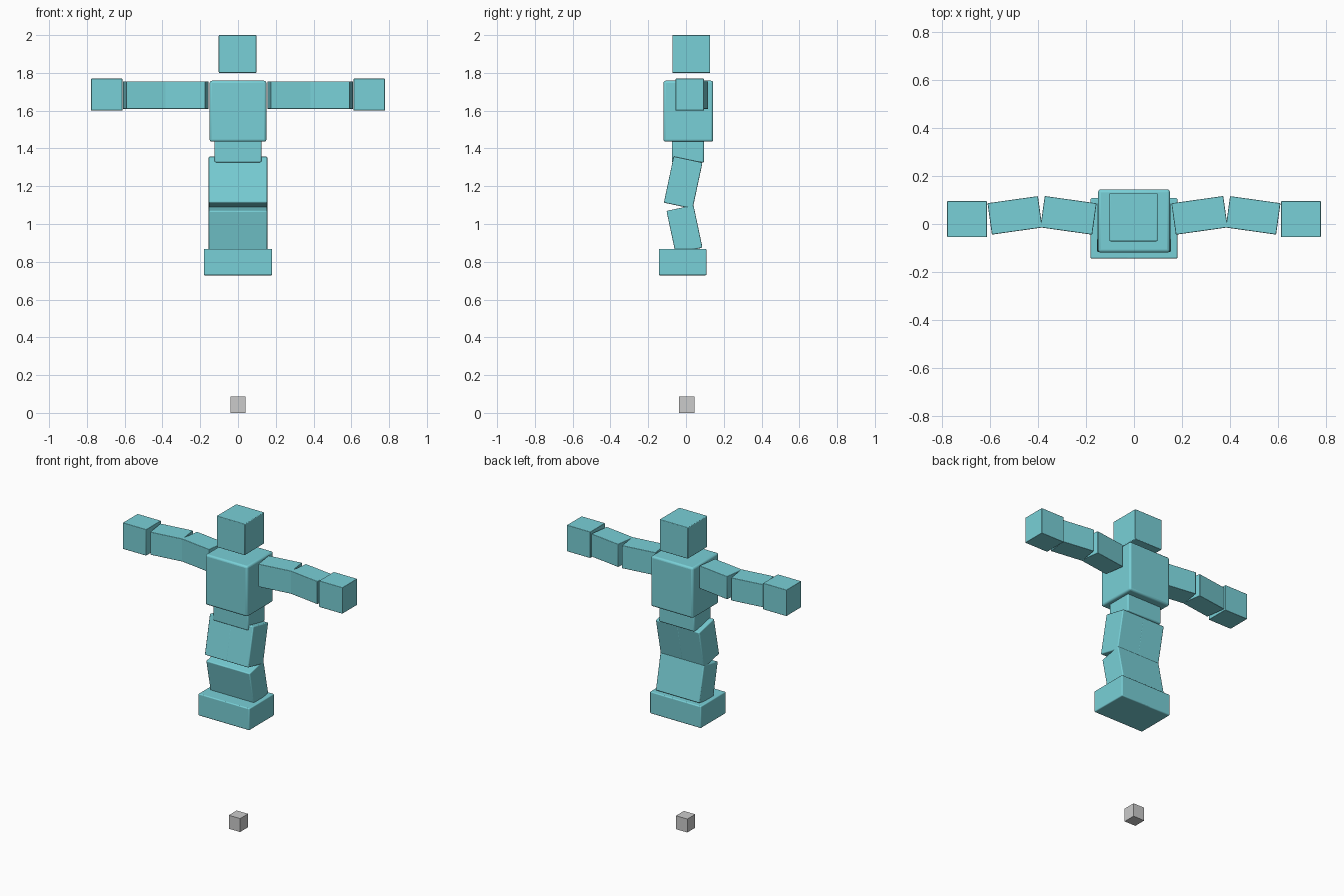
import bpy
from math import radians
from mathutils import Matrix

if "Cube" in bpy.data.objects:
    bpy.data.objects.remove(bpy.data.objects["Cube"])


def material(name, rgb):
    m = bpy.data.materials.new(name)
    m.diffuse_color = (*rgb, 1)
    m.use_nodes = True
    m.node_tree.nodes["Principled BSDF"].inputs["Base Color"].default_value = m.diffuse_color
    return m


TEAL = material("teal", (0.19, 0.63, 0.68))
GREY = material("light_grey", (0.60, 0.60, 0.60))


def box(name, centre, size, rot=(0, 0, 0), bevel=0.0, mat=TEAL):
    """Box with applied size, optional tilt in degrees and rounded edges."""
    bpy.ops.mesh.primitive_cube_add(size=1, location=centre,
                                    rotation=[radians(a) for a in rot])
    ob = bpy.context.object
    ob.name = name
    ob.data.transform(Matrix.Diagonal((*size, 1)))
    ob.data.materials.append(mat)
    if bevel:
        mod = ob.modifiers.new("rounded_edges", 'BEVEL')
        mod.width = bevel
        mod.segments = 3
        bpy.ops.object.shade_smooth_by_angle(angle=radians(35))
    return ob


# Centre parts
box("head", (-0.002, 0.028, 1.90), (0.20, 0.20, 0.20), bevel=0.004)
box("torso", (0, 0.0125, 1.597), (0.30, 0.263, 0.323), bevel=0.012)
box("abdomen", (0, 0.01, 1.395), (0.25, 0.17, 0.14), bevel=0.008)
box("root_marker", (0, 0.004, 0.043), (0.08, 0.08, 0.086), mat=GREY)

# Paired limbs
for side, s in (("left", 1), ("right", -1)):
    # Arms bend back at the elbow
    box(side + "_upper_arm", (s * 0.273, 0.036, 1.682), (0.218, 0.132, 0.146),
        (0, 0, s * 8), 0.003)
    box(side + "_forearm", (s * 0.496, 0.036, 1.682), (0.212, 0.132, 0.146),
        (0, 0, s * -8), 0.003)
    box(side + "_hand", (s * 0.695, 0.02, 1.685), (0.166, 0.15, 0.168), bevel=0.003)
    # Legs bend forward at the knee and overlap slightly in the middle
    box(side + "_thigh", (s * 0.075, -0.015, 1.219), (0.16, 0.156, 0.25),
        (-12, 0, 0), 0.006)
    box(side + "_shin", (s * 0.0725, -0.008, 0.972), (0.165, 0.146, 0.23),
        (12, 0, 0), 0.006)
    box(side + "_foot", (s * 0.074, -0.018, 0.798), (0.214, 0.252, 0.14), bevel=0.006)
